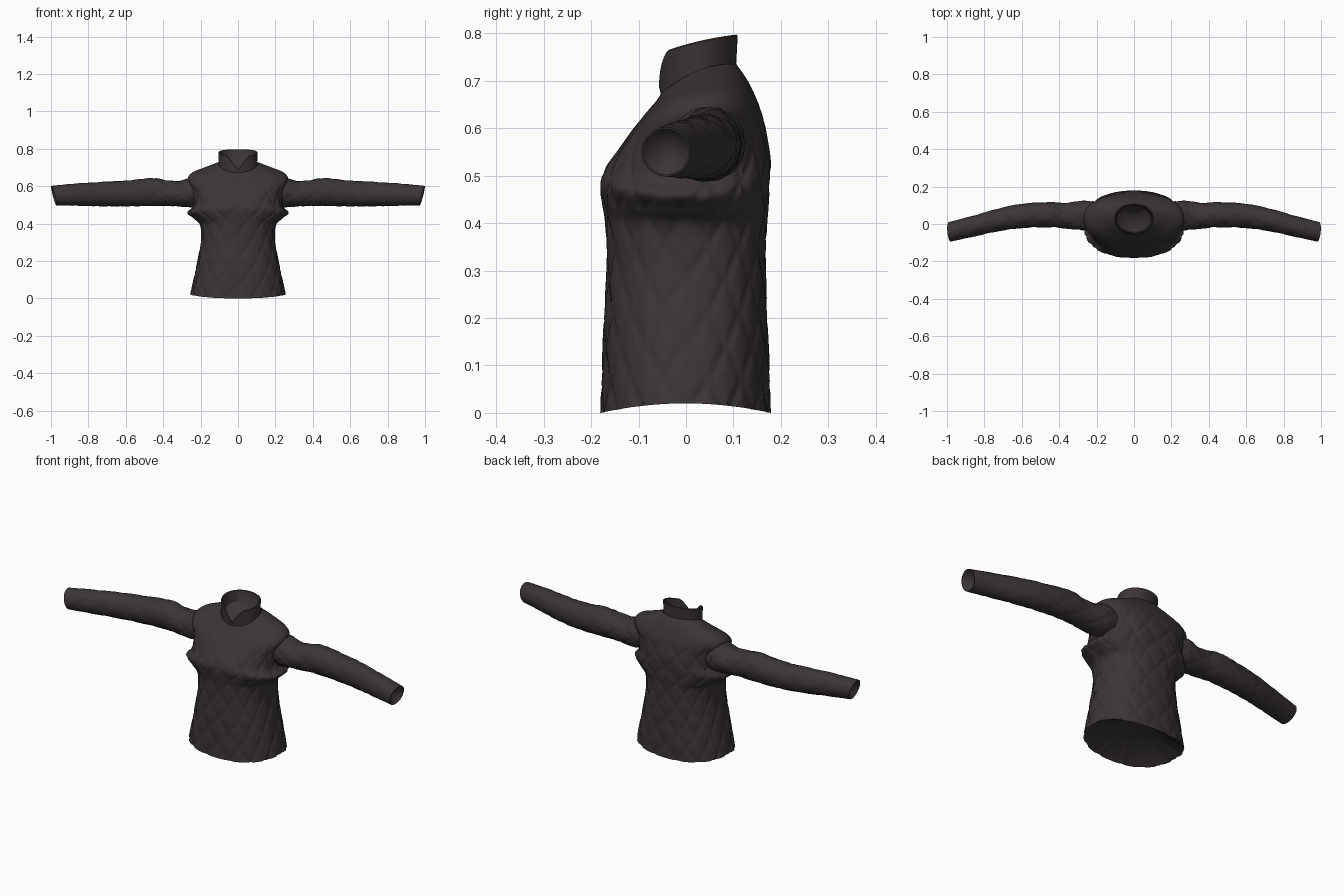
import bpy
import math

if "Cube" in bpy.data.objects:
    bpy.data.objects.remove(bpy.data.objects["Cube"])

cloth = bpy.data.materials.new("dark_brown_cloth")
cloth.diffuse_color = (0.044, 0.035, 0.035, 1)
cloth.use_nodes = True
cloth.node_tree.nodes["Principled BSDF"].inputs["Base Color"].default_value = cloth.diffuse_color


def spline(keys, steps):
    """Catmull-Rom interpolation through rows of section values."""
    out = []
    n = len(keys)
    for i in range(n - 1):
        p0, p1, p2, p3 = (keys[max(0, min(n - 1, i + k))] for k in (-1, 0, 1, 2))
        for s in range(steps):
            t = s / steps
            out.append([b + 0.5 * t * (c - a + t * (2 * a - 5 * b + 4 * c - d
                        + t * (3 * (b - c) + d - a)))
                        for a, b, c, d in zip(p0, p1, p2, p3)])
    out.append(list(keys[-1]))
    return out


def loft(name, rings, start=None, end=None, flip=False):
    """Skin closed rings; optional apex points make recessed cone linings."""
    n = len(rings[0])
    verts = [p for r in rings for p in r]
    faces = []
    for i in range(len(rings) - 1):
        for j in range(n):
            k = (j + 1) % n
            faces.append((i * n + j, i * n + k, (i + 1) * n + k, (i + 1) * n + j))
    for apex, base, first in ((start, 0, True), (end, (len(rings) - 1) * n, False)):
        if apex:
            verts.append(apex)
            a = len(verts) - 1
            for j in range(n):
                p, q = base + j, base + (j + 1) % n
                faces.append((a, q, p) if first else (a, p, q))
    if flip:
        faces = [f[::-1] for f in faces]
    me = bpy.data.meshes.new(name)
    me.from_pydata(verts, [], faces)
    me.materials.append(cloth)
    ob = bpy.data.objects.new(name, me)
    bpy.context.collection.objects.link(ob)
    bpy.ops.object.select_all(action='DESELECT')
    ob.select_set(True)
    bpy.context.view_layer.objects.active = ob
    bpy.ops.object.shade_smooth_by_angle(angle=math.radians(40))
    return ob


def power(v, e):
    return math.copysign(abs(v) ** e, v)


def quilt(u, v):
    """0 on the diamond stitch lines, 1 on the padding."""
    d = min(abs(math.sin(math.pi * (u + v))), abs(math.sin(math.pi * (u - v))))
    return min(1, d * 1.7)


# Torso: half width, front y, back y, then z at the front, side and back
torso_keys = [
    (0.255, -0.180, 0.178, 0.000, 0.020, 0.000),
    (0.237, -0.177, 0.176, 0.090, 0.105, 0.095),
    (0.215, -0.173, 0.171, 0.200, 0.210, 0.200),
    (0.198, -0.167, 0.168, 0.310, 0.310, 0.310),
    (0.202, -0.170, 0.170, 0.400, 0.390, 0.390),
    (0.238, -0.176, 0.173, 0.440, 0.428, 0.430),
    (0.270, -0.181, 0.176, 0.480, 0.458, 0.480),
    (0.240, -0.170, 0.178, 0.515, 0.495, 0.530),
    (0.243, -0.142, 0.171, 0.555, 0.570, 0.580),
    (0.268, -0.110, 0.162, 0.600, 0.635, 0.625),
    (0.245, -0.082, 0.147, 0.635, 0.672, 0.665),
    (0.180, -0.062, 0.130, 0.658, 0.697, 0.700),
    (0.104, -0.052, 0.106, 0.674, 0.722, 0.735),
]
SEG = 168
torso = []
for hw, yf, yb, zf, zs, zb in spline(torso_keys, 8):
    ring = []
    e = 2 / 2.35
    for j in range(SEG):
        a = 2 * math.pi * j / SEG
        c, s = power(math.cos(a), e), power(math.sin(a), e)
        z = zs + (zb - zf) / 2 * s + ((zb + zf) / 2 - zs) * s * s
        x, y = hw * c, (yb + yf) / 2 + (yb - yf) / 2 * s
        fade = max(0, min(1, (0.66 - z) / 0.1))
        k = 1 + 0.028 * fade * (quilt(14 * j / SEG, z / 0.14) - 0.85)
        ring.append((x * k, y * k, z))
    torso.append(ring)
loft("quilted_torso", torso, start=(0, 0, 0.14))

# Stand collar with a front notch: outer wall, rim, inner wall, lining
CSEG = 72


def collar_ring(inset, t):
    ring = []
    for j in range(CSEG):
        a = 2 * math.pi * j / CSEG
        c, s = math.cos(a), math.sin(a)
        low = 0.715 + 0.032 * s - 0.008 * s * s
        top = 0.783 + 0.019 * s - 0.005 * s * s
        if s < 0:
            notch = max(0, 1 - abs(c) / 0.62)
            top -= 0.072 * notch ** 1.3
        flare = 0.003 * t
        ring.append(((0.102 + flare - inset) * c,
                     0.026 + (0.080 + flare - inset) * s,
                     low + (top - low) * t))
    return ring


loft("stand_collar",
     [collar_ring(0, -0.15), collar_ring(0, 0.5), collar_ring(0, 0.96),
      collar_ring(0.003, 1), collar_ring(0.007, 0.97), collar_ring(0.010, 0.1)],
     end=(0, 0.026, 0.67))

# Sleeves: x, centre y, centre z, radius in y, radius in z
sleeve_keys = [
    (0.200, 0.045, 0.565, 0.074, 0.070),
    (0.255, 0.045, 0.567, 0.080, 0.080),
    (0.310, 0.045, 0.560, 0.075, 0.069),
    (0.380, 0.045, 0.563, 0.068, 0.069),
    (0.460, 0.050, 0.569, 0.067, 0.075),
    (0.600, 0.043, 0.561, 0.065, 0.069),
    (0.720, 0.023, 0.558, 0.061, 0.066),
    (0.860, -0.012, 0.555, 0.056, 0.060),
    (0.985, -0.042, 0.550, 0.052, 0.052),
]
ASEG = 60
for side, name in ((1, "left_sleeve"), (-1, "right_sleeve")):
    rings = []
    for x, yc, zc, ry, rz in spline(sleeve_keys, 8):
        slant = max(0, (x - 0.8) / 0.185)
        ring = []
        for j in range(ASEG):
            a = 2 * math.pi * j / ASEG
            fade = min(1, max(0, (0.96 - x) / 0.08))
            k = 1 + 0.05 * fade * (quilt(5 * j / ASEG, x / 0.12) - 0.85)
            dy, dz = ry * k * math.cos(a), rz * k * math.sin(a)
            ring.append((side * (x + slant * (0.25 * dz + 0.1 * dy)), yc + dy, zc + dz))
        rings.append(ring)
    # Turned-in cuff and recessed lining
    centre = (side * 0.985, -0.042, 0.55)
    rings.append([tuple(q + (p - q) * 0.93 for p, q in zip(v, centre)) for v in rings[-1]])
    loft(name, rings, end=(side * 0.93, -0.030, 0.552), flip=side < 0)
